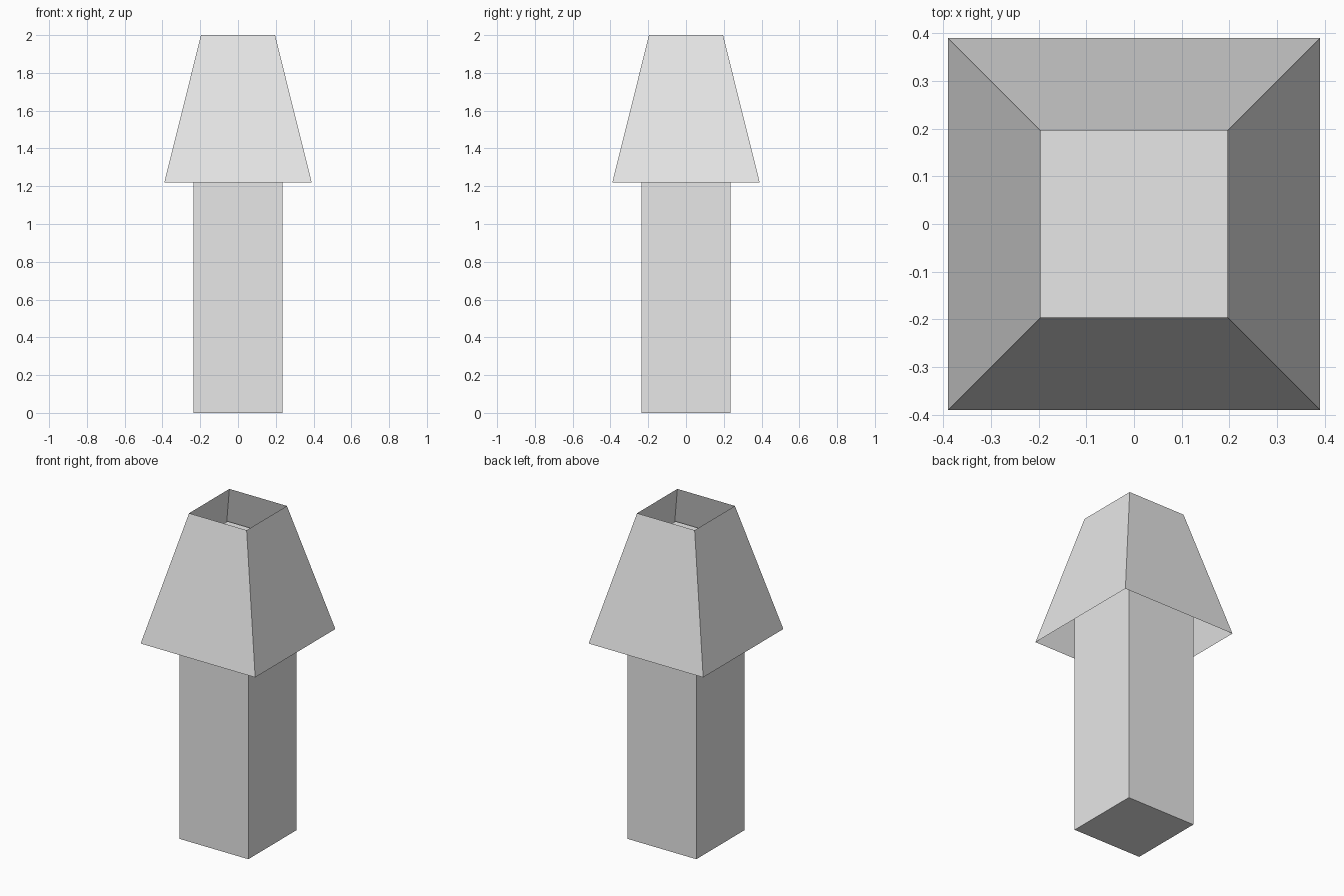
import bpy
import bmesh

cube = bpy.data.objects.get("Cube")
if cube:
    bpy.data.objects.remove(cube, do_unlink=True)

grey = bpy.data.materials.new("light_grey")
grey.use_nodes = True
grey.diffuse_color = (0.8, 0.8, 0.8, 1)
grey.node_tree.nodes["Principled BSDF"].inputs["Base Color"].default_value = (0.8, 0.8, 0.8, 1)


def square_prism(name, half_bottom, half_top, z0, z1, capped):
    """Four-sided prism or frustum, closed or open at both ends."""
    bm = bmesh.new()
    rings = []
    for half, z in ((half_bottom, z0), (half_top, z1)):
        rings.append([bm.verts.new((sx * half, sy * half, z))
                      for sx, sy in ((-1, -1), (1, -1), (1, 1), (-1, 1))])
    low, high = rings
    for i in range(4):
        j = (i + 1) % 4
        bm.faces.new((low[i], low[j], high[j], high[i]))
    if capped:
        bm.faces.new(low[::-1])
        bm.faces.new(high)
    mesh = bpy.data.meshes.new(name)
    bm.to_mesh(mesh)
    bm.free()
    mesh.materials.append(grey)
    obj = bpy.data.objects.new(name, mesh)
    bpy.context.collection.objects.link(obj)
    return obj


# Solid square post, reaching up inside the shade
square_prism("lamp_post", 0.235, 0.235, 0.0, 1.775, True)

# Thin tapered shade, open above and below
square_prism("lamp_shade", 0.39, 0.196, 1.22, 2.0, False)
